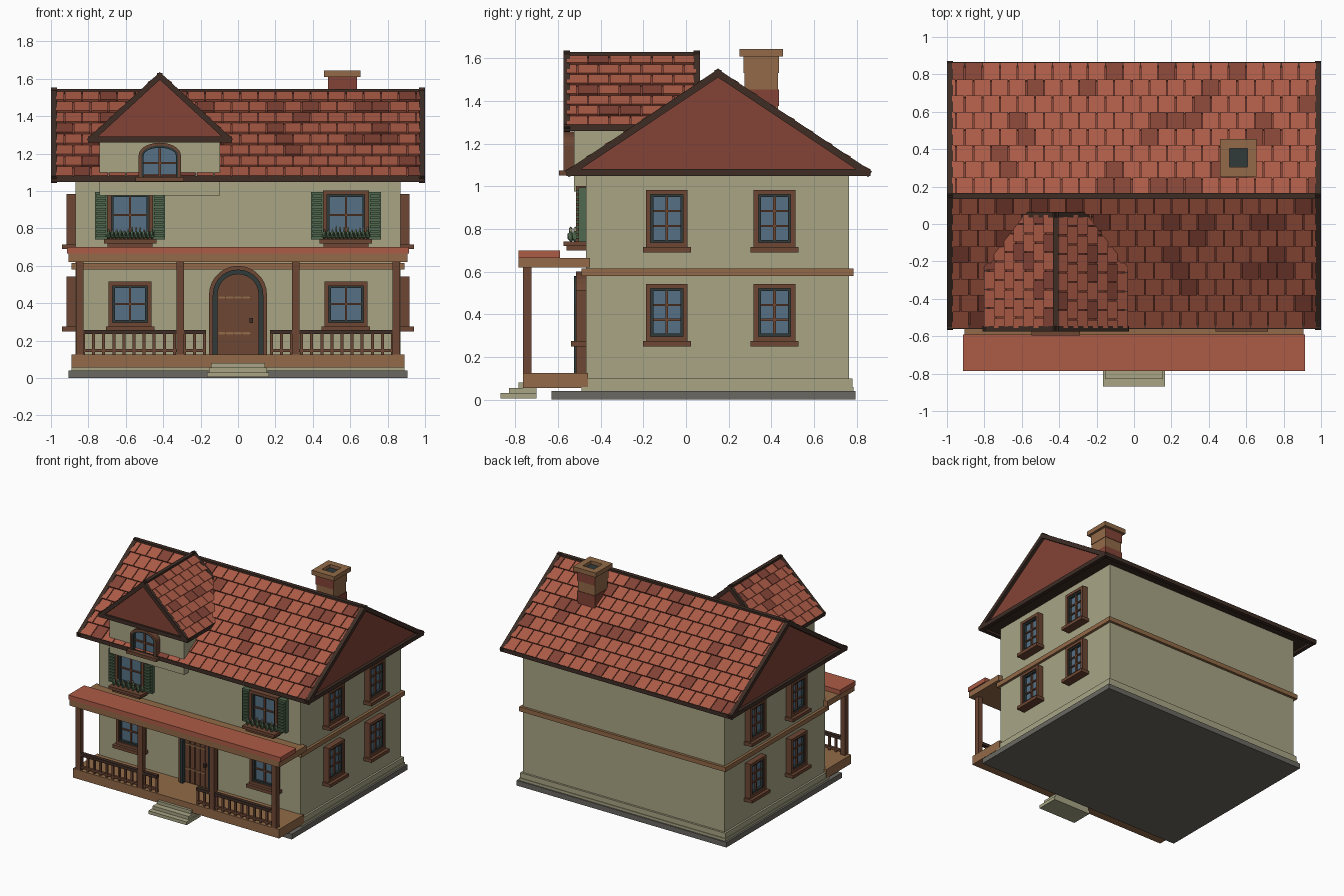
import bpy, bmesh, math, random
from mathutils import Matrix, Vector

random.seed(4)
if "Cube" in bpy.data.objects:
    bpy.data.objects.remove(bpy.data.objects["Cube"])

PALETTE = {"plaster": (168, 165, 133), "roof red": (172, 91, 70), "dark red": (131, 67, 54),
           "dark trim": (62, 45, 37), "tan wood": (146, 106, 72), "brown wood": (108, 70, 51),
           "glass": (86, 113, 134), "shutter green": (80, 105, 78),
           "stone grey": (106, 104, 97), "slate": (48, 58, 58)}
MATS = {}
for name, rgb in PALETTE.items():
    m = bpy.data.materials.new(name)
    col = [(c / 255 / 12.92 if c < 11 else ((c / 255 + 0.055) / 1.055) ** 2.4) for c in rgb] + [1]
    m.use_nodes = True
    m.diffuse_color = col
    m.node_tree.nodes["Principled BSDF"].inputs["Base Color"].default_value = col
    MATS[name] = m


class Part:
    """Collects solids into one object, with one slot per colour used."""

    def __init__(self, name):
        self.name, self.bm, self.slots = name, bmesh.new(), []

    def slot(self, mat):
        if mat not in self.slots:
            self.slots.append(mat)
        return self.slots.index(mat)

    def solid(self, a, b, mat):
        va, vb = ([self.bm.verts.new(p) for p in loop] for loop in (a, b))
        n = len(va)
        faces = [self.bm.faces.new(va), self.bm.faces.new(vb)]
        for i in range(n):
            j = (i + 1) % n
            faces.append(self.bm.faces.new((va[i], va[j], vb[j], vb[i])))
        for f in faces:
            f.material_index = self.slot(mat)
        return faces

    def box(self, x0, x1, y0, y1, z0, z1, mat):
        rect = [(x0, y0), (x1, y0), (x1, y1), (x0, y1)]
        return self.solid([(x, y, z0) for x, y in rect], [(x, y, z1) for x, y in rect], mat)

    def beam(self, a, b, w, mat):
        a, b = Vector(a), Vector(b)
        d = (b - a).normalized()
        s = d.cross(Vector((0, 0, 1)) if abs(d.z) < 0.9 else Vector((1, 0, 0))).normalized() * w / 2
        t = s.cross(d)
        ring = [s + t, s - t, -s - t, t - s]
        d = d * w / 2
        self.solid([a - d + r for r in ring], [b + d + r for r in ring], mat)

    def prism(self, outline, y0, y1, mat):
        return self.solid([(x, y0, z) for x, z in outline], [(x, y1, z) for x, z in outline], mat)

    def ring(self, outer, inner, y0, y1, mat):
        for i in range(len(outer) - 1):
            self.prism([outer[i], outer[i + 1], inner[i + 1], inner[i]], y0, y1, mat)

    def finish(self, matrix=None):
        bmesh.ops.recalc_face_normals(self.bm, faces=self.bm.faces)
        mesh = bpy.data.meshes.new(self.name)
        self.bm.to_mesh(mesh)
        self.bm.free()
        for s in self.slots:
            mesh.materials.append(MATS[s])
        ob = bpy.data.objects.new(self.name, mesh)
        bpy.context.collection.objects.link(ob)
        if matrix:
            ob.matrix_world = matrix
        return ob


def block(name, dims, mat):
    p = Part(name)
    p.box(*dims, mat)
    return p.finish()


def arch(hw, z0, spring, rise, n=14):
    top = [(hw * math.cos(math.pi * i / n), spring + rise * math.sin(math.pi * i / n)) for i in range(n + 1)]
    return [(hw, z0)] + top + [(-hw, z0)]


# Walls, plinth and bands
block("foundation", (-.905, .905, -.63, .795, 0, .04), "stone grey")
block("plinth", (-.89, .89, -.49, .785, .04, .06), "plaster")
block("baseboard", (-.885, .885, -.485, .78, .06, .1), "plaster")
block("house_walls", (-.87, .87, -.47, .765, .1, 1.07), "plaster")
block("storey_band", (-.89, .89, -.49, .785, .58, .615), "tan wood")

# Porch
block("porch_floor", (-.89, .89, -.765, -.46, .055, .125), "tan wood")
block("porch_beam", (-.905, .905, -.785, -.45, .62, .665), "tan wood")
block("porch_roof", (-.915, .915, -.785, -.59, .665, .7), "roof red")
steps = Part("porch_steps")
for hw, y, z in ((.165, -.87, .03), (.155, -.83, .055), (.145, -.785, .08)):
    steps.box(-hw, hw, y, -.7, max(.005, z - .03), z, "plaster")
steps.finish()
posts, rails = Part("porch_posts"), Part("porch_railings")
for s in (-1, 1):
    for x in (.31, .845):
        posts.box(s * x - .02, s * x + .02, -.765, -.725, .125, .62, "brown wood")
    lo, hi = sorted((s * .17, s * .845))
    rails.box(lo, hi, -.76, -.73, .235, .258, "dark trim")
    rails.box(lo, hi, -.755, -.735, .14, .155, "brown wood")
    for i in range(13):
        x = s * (.178 + i * .054)
        rails.box(x - .008, x + .008, -.752, -.738, .125, .24, "brown wood")
posts.finish()
rails.finish()

# Arched door
door = Part("front_door")
outer, mid, inner = (arch(w, .125, .445, w) for w in (.155, .135, .11))
door.ring(outer, mid, -.515, -.46, "brown wood")
door.ring(mid, inner, -.525, -.46, "slate")
door.prism(inner, -.49, -.46, "brown wood")
for i in range(5):
    x = -.088 + i * .044
    top = .445 + math.sqrt(.105 ** 2 - x * x)
    door.box(x - .019, x + .019, -.498, -.488, .13, top, "brown wood")
for z in (.24, .43):
    door.box(-.105, .07, -.504, -.49, z - .006, z + .006, "tan wood")
door.box(.062, .08, -.52, -.49, .295, .32, "dark trim")
door.finish()


# Windows: local -y points out of the wall, z = 0 is the lower edge
def window(name, matrix, w, h, rows, sill=True):
    p, hw = Part(name), w / 2

    def frame(o, t, depth, mat):
        for x0, x1, z0, z1 in ((-hw + o, -hw + o + t, o, h - o), (hw - o - t, hw - o, o, h - o),
                               (-hw + o, hw - o, o, o + t), (-hw + o, hw - o, h - o - t, h - o)):
            p.box(x0, x1, -depth, .01, z0, z1, mat)
    frame(0, .022, .046, "brown wood")
    frame(.022, .012, .036, "slate")
    p.box(-hw + .03, hw - .03, -.018, .01, .03, h - .03, "glass")
    p.box(-.006, .006, -.03, 0, .03, h - .03, "brown wood")
    for i in range(1, rows):
        z = .03 + (h - .06) * i / rows
        p.box(-hw + .03, hw - .03, -.028, 0, z - .005, z + .005, "brown wood")
    if sill:
        p.box(-hw - .015, hw + .015, -.07, .01, -.025, 0, "brown wood")
    p.finish(matrix)


def shutter(name, x0, x1):
    p = Part(name)
    p.box(x0, x1, -.505, -.47, .74, .995, "shutter green")
    for i in range(10):
        z = .755 + i * .0235
        p.box(x0 + .008, x1 - .008, -.515, -.5, z, z + .014, "shutter green")
    p.finish()


def flower_box(name, cx):
    p = Part(name)
    p.box(cx - .14, cx + .14, -.575, -.47, .72, .742, "brown wood")
    p.box(cx - .12, cx + .12, -.56, -.47, .7, .72, "brown wood")
    for i in range(12):
        x, y = cx - .115 + i * .021, -.54 + .02 * (i % 2)
        top = .79 + random.uniform(-.012, .01)
        for zc, r, mat in ((.765, .018, "shutter green"), (top, .009, "plaster")):
            mx = Matrix.Translation((x, y, zc)) @ Matrix.Diagonal((.7, 1, 1.5, 1))
            made = bmesh.ops.create_icosphere(p.bm, subdivisions=1, radius=r, matrix=mx)
            for f in {f for v in made["verts"] for f in v.link_faces}:
                f.material_index = p.slot(mat)
    p.finish()


for side, s in (("right", -1), ("left", 1)):
    cx = s * .577
    window(f"lower_window_{side}", Matrix.Translation((cx, -.47, .275)), .23, .24, 2)
    window(f"upper_window_{side}", Matrix.Translation((cx, -.47, .74)), .245, .262, 2, False)
    for k, t in (("outer", s), ("inner", -s)):
        shutter(f"{side}_{k}_shutter", *sorted((cx + t * .12, cx + t * .187)))
    flower_box(f"flower_box_{side}", cx)
    for y in (-.09, .415):
        for level, z in (("lower", .275), ("upper", .715)):
            place = Matrix.Translation((s * .87, y, z)) @ Matrix.Rotation(s * math.pi / 2, 4, 'Z')
            window(f"{side}_side_{level}_window", place, .195, .268, 3)


# Roofs
def shingles(name, origin, along, length, up, rows, width):
    p = Part(name)
    origin, along, up = Vector(origin), Vector(along), Vector(up)
    normal = along.cross(up).normalized()
    for r in range(rows):
        x = -width * .5 * (r % 2)
        while x < length - .01:
            a, b = max(x, 0) + .003, min(x + width, length) - .003
            base, head = origin + up * (r / rows), origin + up * ((r + 1) / rows)
            low = [base + along * t + normal * h for t, h in ((a, 0), (b, 0), (b, .02), (a, .02))]
            high = [head + along * t + normal * h for t, h in ((a, 0), (b, 0), (b, .008), (a, .008))]
            p.solid(low, high, "dark red" if random.random() < .17 else "roof red")
            x += width
    p.finish()


def roof_core(name, a, b):
    p = Part(name)
    for f in p.solid(a, b, "dark red"):
        f.normal_update()
        if abs(f.normal.z) > .99:
            f.material_index = p.slot("dark trim")
    p.finish()


def roof_trim(name, a, b, w):
    p = Part(name)
    for i in range(3):
        p.beam(a[i], b[i], w, "dark trim")
        for end in (a, b):
            p.beam(end[i], end[(i + 1) % 3], w, "dark trim")
    p.finish()


EAVE, RIDGE, MID = 1.065, 1.53, .15
ends = [[(x, -.545, EAVE), (x, MID, RIDGE), (x, .85, EAVE)] for x in (-.975, .975)]
roof_core("main_roof", *ends)
roof_trim("main_roof_trim", *[[(v[0] * 1.009, v[1], v[2]) for v in e] for e in ends], .032)
shingles("front_shingles", (-.975, -.545, EAVE), (1, 0, 0), 1.95, (0, MID + .545, RIDGE - EAVE), 8, .094)
shingles("back_shingles", (.975, .85, EAVE), (-1, 0, 0), 1.95, (0, MID - .85, RIDGE - EAVE), 8, .094)

# Dormer
DX, DE, DR = -.418, 1.275, 1.615
block("dormer_walls", (-.74, -.097, -.525, .0, .975, 1.28), "plaster")
ends = [[(DX - .37, y, DE), (DX, y, DR), (DX + .37, y, DE)] for y in (-.56, .05)]
roof_core("dormer_roof", *ends)
roof_trim("dormer_roof_trim", *ends, .03)
shingles("dormer_left_shingles", (DX + .37, -.56, DE), (0, 1, 0), .61, (-.37, 0, DR - DE), 7, .1)
shingles("dormer_right_shingles", (DX - .37, .05, DE), (0, -1, 0), .61, (.37, 0, DR - DE), 7, .1)
dw = Part("dormer_window")
outer, mid, inner = (arch(w, 1.075, 1.19, r) for w, r in ((.113, .068), (.098, .053), (.086, .041)))
dw.ring(outer, mid, -.575, -.52, "brown wood")
dw.ring(mid, inner, -.57, -.52, "slate")
dw.prism(inner, -.545, -.52, "glass")
dw.box(-.006, .006, -.56, -.52, 1.075, 1.228, "brown wood")
dw.box(-.086, .086, -.558, -.52, 1.145, 1.156, "brown wood")
dw.box(-.13, .13, -.595, -.52, 1.05, 1.075, "brown wood")
dw.finish(Matrix.Translation((DX, 0, 0)))

# Chimney: courses of mixed brick under a hollow cap
ch = Part("chimney")
for i in range(5):
    z, inset = 1.22 + i * .078, .004 * (i % 2)
    for f in ch.box(.48 + inset, .635 - inset, .27 + inset, .435 - inset, z, z + .078, "tan wood"):
        f.normal_update()
        if abs(f.normal.y) > .9 and i != 3 or i == 2:
            f.material_index = ch.slot("dark red")
ch.box(.46, .51, .25, .455, 1.61, 1.645, "tan wood")
ch.box(.607, .655, .25, .455, 1.61, 1.645, "tan wood")
ch.box(.51, .607, .25, .305, 1.61, 1.645, "tan wood")
ch.box(.51, .607, .405, .455, 1.61, 1.645, "tan wood")
ch.box(.51, .607, .305, .405, 1.6, 1.62, "slate")
ch.finish()
